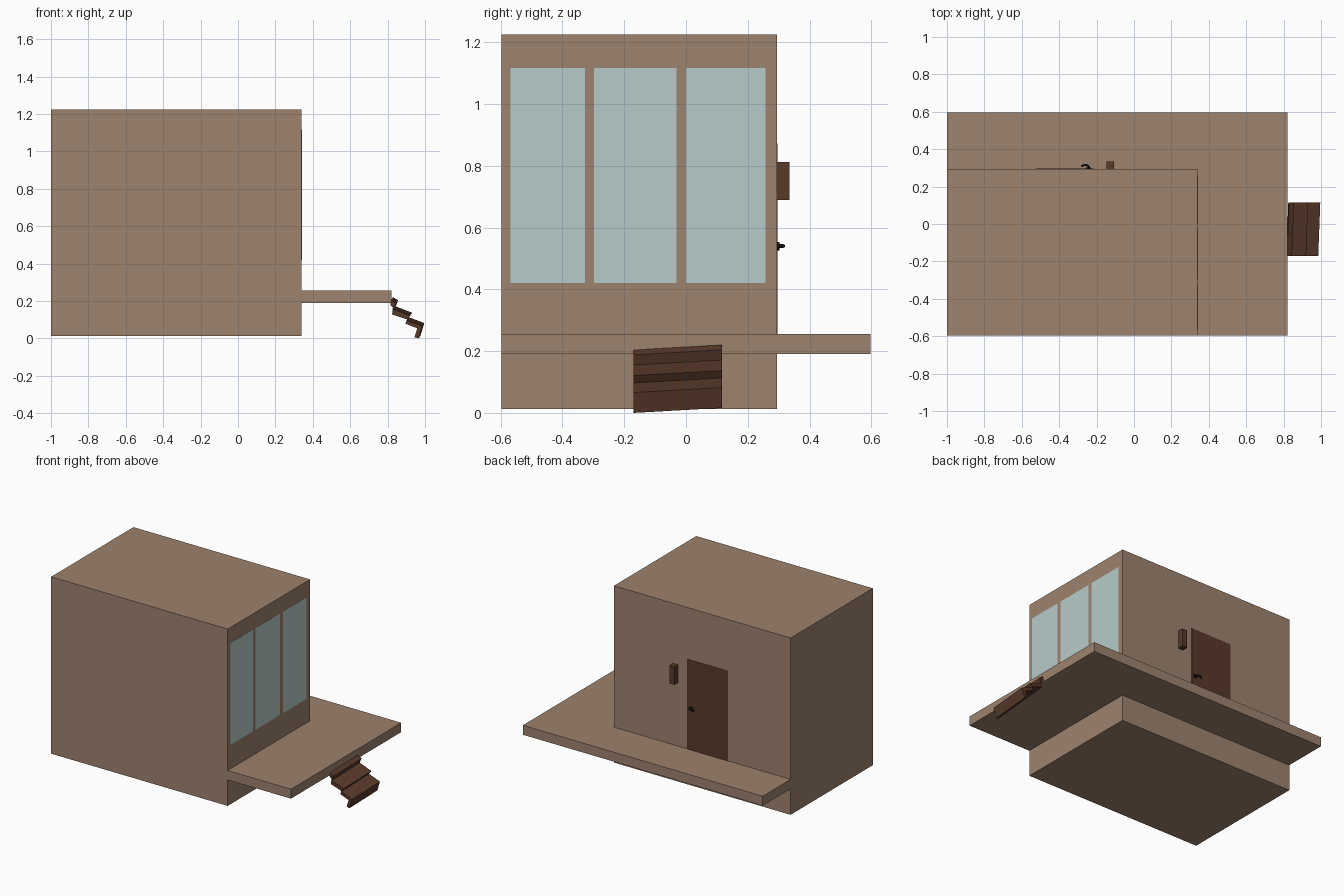
import bpy, bmesh, math

if "Cube" in bpy.data.objects:
    bpy.data.objects.remove(bpy.data.objects["Cube"])


def material(name, rgb):
    m = bpy.data.materials.new(name)
    m.diffuse_color = (*rgb, 1)
    m.use_nodes = True
    m.node_tree.nodes["Principled BSDF"].inputs["Base Color"].default_value = m.diffuse_color
    return m


WALL = material("tan_wall", (0.34, 0.225, 0.155))
WOOD = material("dark_wood", (0.10, 0.042, 0.023))
GLASS = material("pale_glass", (0.47, 0.60, 0.59))
BLACK = material("black_metal", (0.008, 0.008, 0.008))


def finish(name, bm, mat):
    bmesh.ops.recalc_face_normals(bm, faces=bm.faces)
    me = bpy.data.meshes.new(name)
    bm.to_mesh(me)
    bm.free()
    me.materials.append(mat)
    ob = bpy.data.objects.new(name, me)
    bpy.context.collection.objects.link(ob)
    return ob


def box(name, x, y, z, mat):
    bm = bmesh.new()
    bmesh.ops.create_cube(bm, size=1)
    for v in bm.verts:
        v.co = [r[0] + (c + 0.5) * (r[1] - r[0]) for r, c in zip((x, y, z), v.co)]
    return finish(name, bm, mat)


def prism(name, base, offset, mat):
    # extrude a closed outline along an offset vector
    bm = bmesh.new()
    face = bm.faces.new([bm.verts.new(p) for p in base])
    ext = bmesh.ops.extrude_face_region(bm, geom=[face])["geom"]
    bmesh.ops.translate(bm, vec=offset, verts=[g for g in ext if isinstance(g, bmesh.types.BMVert)])
    # keep the starting cap so the solid is closed
    if not any(set(f.verts) == {v for v in bm.verts if v.index < 0} for f in bm.faces):
        bmesh.ops.holes_fill(bm, edges=[e for e in bm.edges if e.is_boundary], sides=0)
    return finish(name, bm, mat)


# House block
X0, X1, Y0, Y1 = -1.0, 0.34, -0.597, 0.295
box("house_body", (X0, X1), (Y0, Y1), (0.012, 1.225), WALL)

# L-shaped deck wrapping the right side and back
deck = [(X1, Y0), (0.82, Y0), (0.82, 0.597), (X0, 0.597), (X0, Y1), (X1, Y1)]
prism("deck", [(x, y, 0.19) for x, y in deck], (0, 0, 0.065), WALL)

# Three tall window panes on the right wall
for i, (a, b) in enumerate([(-0.568, -0.327), (-0.298, -0.03), (0.0, 0.258)]):
    box(f"window_pane_{i + 1}", (X1 - 0.005, X1 + 0.001), (a, b), (0.42, 1.117), GLASS)

# Door and wall lamp on the back wall
box("door", (-0.527, -0.215), (Y1 - 0.005, Y1 + 0.002), (0.255, 0.872), WOOD)
box("wall_lamp", (-0.146, -0.108), (Y1, 0.335), (0.69, 0.813), WOOD)

# Door handle: round rose with a bowed lever
bpy.ops.mesh.primitive_cylinder_add(vertices=16, radius=0.014, depth=0.006,
                                    location=(-0.243, Y1 + 0.004, 0.54),
                                    rotation=(math.pi / 2, 0, 0))
rose = bpy.context.object
rose.name = "handle_rose"
rose.data.materials.append(BLACK)
curve = bpy.data.curves.new("handle_lever", "CURVE")
curve.dimensions = "3D"
curve.bevel_depth = 0.006
curve.bevel_resolution = 2
curve.use_fill_caps = True
path = [(-0.241, 0.297), (-0.243, 0.309), (-0.253, 0.315), (-0.267, 0.315), (-0.281, 0.308)]
spline = curve.splines.new("POLY")
spline.points.add(len(path) - 1)
for p, (x, y) in zip(spline.points, path):
    p.co = (x, y, 0.54, 1)
curve.materials.append(BLACK)
bpy.context.collection.objects.link(bpy.data.objects.new("handle_lever", curve))

# Folded zigzag steps, hung slightly askew from the deck edge
profile = [(0.818, 0.204), (0.845, 0.188), (0.832, 0.155), (0.920, 0.121),
           (0.902, 0.097), (0.985, 0.066), (0.965, 0.000), (0.944, 0.006),
           (0.958, 0.054), (0.896, 0.078), (0.903, 0.102), (0.824, 0.128),
           (0.828, 0.165), (0.814, 0.178)]
prism("steps", [(x, -0.17, z) for x, z in profile], (0.011, 0.286, 0.016), WOOD)
